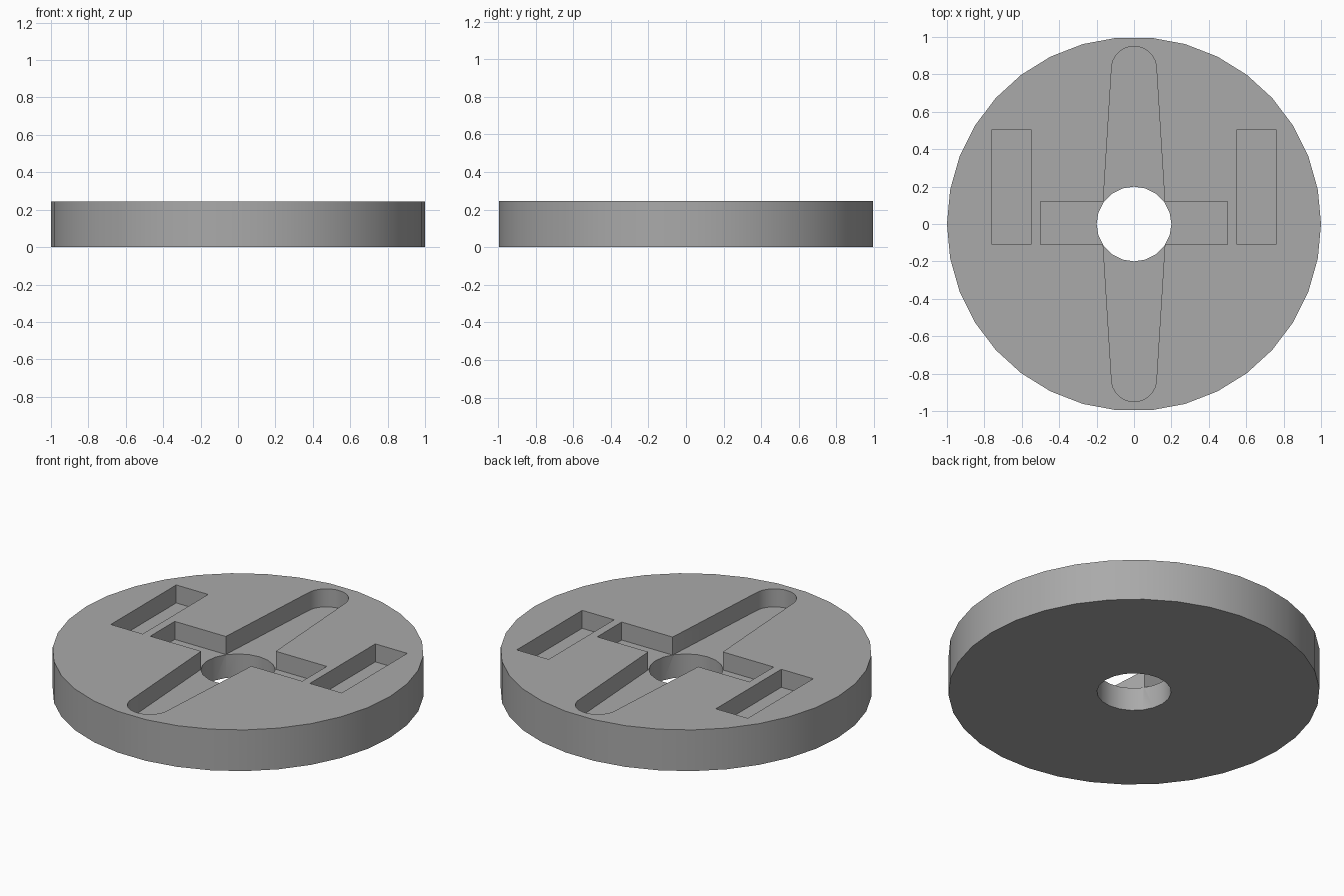
import bpy, bmesh, math

HEIGHT = 0.245
cube = bpy.data.objects.get("Cube")
if cube:
    bpy.data.objects.remove(cube, do_unlink=True)

grey = bpy.data.materials.new("plain grey")
grey.use_nodes = True
colour = (0.4, 0.4, 0.4, 1)
grey.diffuse_color = colour
grey.node_tree.nodes["Principled BSDF"].inputs["Base Color"].default_value = colour


def circle(radius, sides):
    return [(radius * math.cos(math.tau * i / sides),
             radius * math.sin(math.tau * i / sides)) for i in range(sides)]


def rectangle(x0, x1, y0, y1):
    return [(x0, y0), (x1, y0), (x1, y1), (x0, y1)]


def tapered_slot(tip_y, tip_r, waist, steps=16):
    """Outline that is widest at the middle, with a round cap at both ends."""
    cap = [(tip_r * math.cos(math.pi * i / steps),
            tip_y + tip_r * math.sin(math.pi * i / steps)) for i in range(steps + 1)]
    return [(waist, 0)] + cap + [(-waist, 0)] + [(-x, -y) for x, y in cap]


def prism(name, outline, bottom, top):
    """Extrude a flat outline from bottom to top."""
    bm = bmesh.new()
    face = bm.faces.new([bm.verts.new((x, y, bottom)) for x, y in outline])
    wall = bmesh.ops.extrude_face_region(bm, geom=[face])
    for v in wall["geom"]:
        if isinstance(v, bmesh.types.BMVert):
            v.co.z = top
    bmesh.ops.recalc_face_normals(bm, faces=bm.faces[:])
    mesh = bpy.data.meshes.new(name)
    bm.to_mesh(mesh)
    bm.free()
    mesh.materials.append(grey)
    obj = bpy.data.objects.new(name, mesh)
    bpy.context.collection.objects.link(obj)
    return obj


# Round plate
disc = prism("disc", circle(1, 34), 0, HEIGHT)

# Central bore, long tapered slot, cross slot and two side pockets
floor = HEIGHT - 0.107
above = HEIGHT + 0.1
cutters = [
    prism("bore_cutter", circle(0.2, 20), -0.1, above),
    prism("long_slot_cutter", tapered_slot(0.83, 0.12, 0.172), floor, above),
    prism("cross_slot_cutter", rectangle(-0.5, 0.5, -0.11, 0.12), floor, above),
    prism("left_pocket_cutter", rectangle(0.55, 0.76, -0.11, 0.505), floor, above),
    prism("right_pocket_cutter", rectangle(-0.76, -0.55, -0.11, 0.505), floor, above),
]

bpy.ops.object.select_all(action="DESELECT")
bpy.context.view_layer.objects.active = disc
disc.select_set(True)
for cutter in cutters:
    cutter.hide_render = True
    mod = disc.modifiers.new(cutter.name, "BOOLEAN")
    mod.operation = "DIFFERENCE"
    mod.solver = "EXACT"
    mod.object = cutter
    bpy.ops.object.modifier_apply(modifier=mod.name)
    bpy.data.objects.remove(cutter, do_unlink=True)

# Smooth round walls, crisp rims
bpy.ops.object.shade_smooth_by_angle(angle=math.radians(30))
